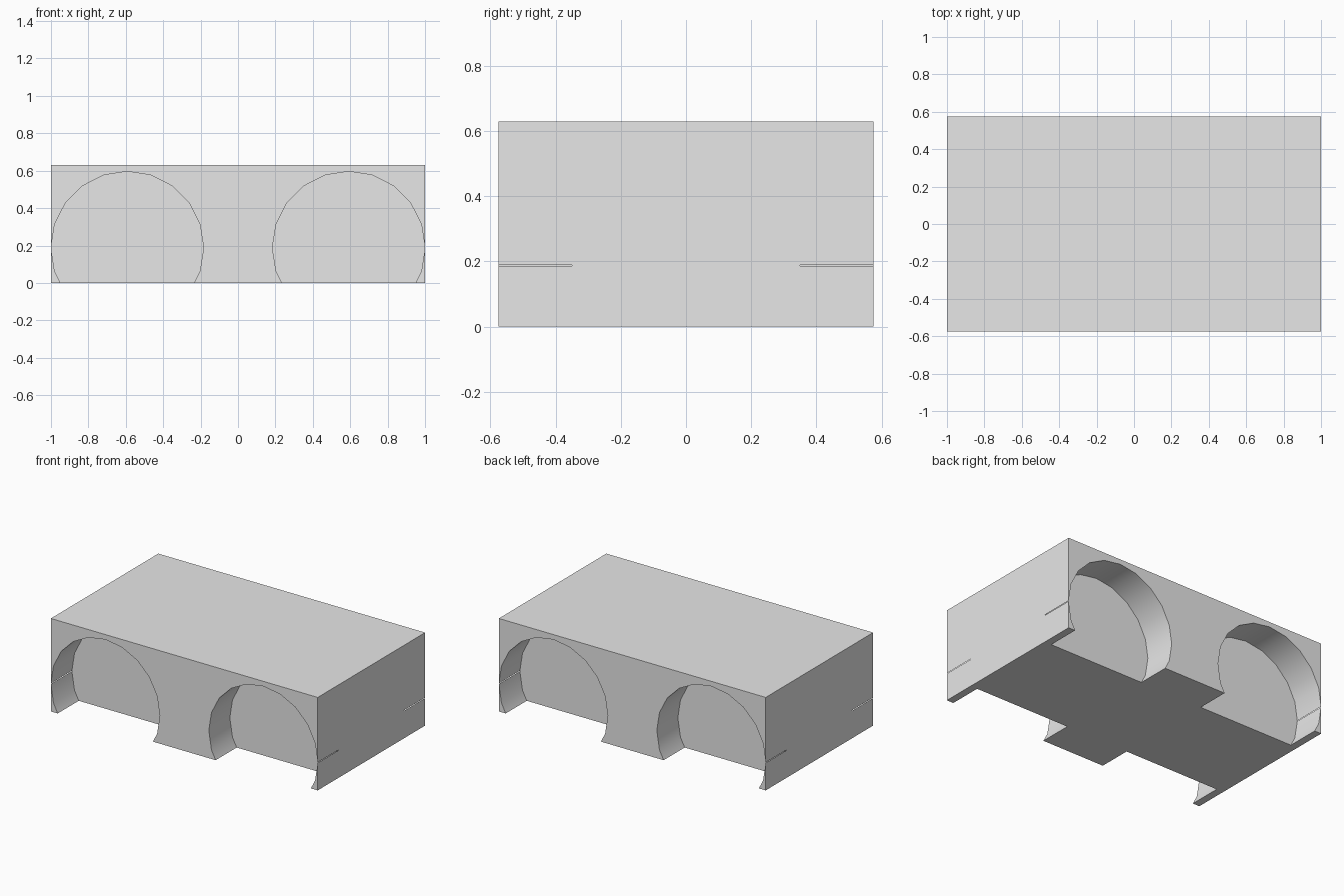
import bpy
import math

cube = bpy.data.objects.get("Cube")
if cube:
    bpy.data.objects.remove(cube, do_unlink=True)

LENGTH, WIDTH, HEIGHT = 2.0, 1.15, 0.63
WELL_X, WELL_Z, WELL_R = 0.592, 0.188, 0.4083
WELL_INNER, WELL_OUTER = 0.35, 0.7

# Single grey material
grey = bpy.data.materials.new("plain_grey")
grey.use_nodes = True
colour = (0.8, 0.8, 0.8, 1)
grey.diffuse_color = colour
grey.node_tree.nodes["Principled BSDF"].inputs["Base Color"].default_value = colour

# Chassis block
bpy.ops.mesh.primitive_cube_add(size=1, location=(0, 0, HEIGHT / 2))
body = bpy.context.object
body.name = "chassis_block"
body.scale = (LENGTH, WIDTH, HEIGHT)
bpy.ops.object.transform_apply(location=True, rotation=False, scale=True)
body.data.materials.append(grey)


def well_cutter(side_x, side_y):
    """Twenty-sided drum, with a corner at the top, that cuts one wheel arch."""
    bpy.ops.mesh.primitive_cylinder_add(
        vertices=20, radius=WELL_R, depth=WELL_OUTER - WELL_INNER,
        location=(side_x * WELL_X, side_y * (WELL_INNER + WELL_OUTER) / 2, WELL_Z),
        rotation=(math.pi / 2, 0, 0))
    cutter = bpy.context.object
    cutter.name = "wheel_well_cutter"
    cutter.hide_render = True
    cutter.data.materials.append(grey)
    return cutter


# Four wheel wells, cut in from the front and back
for side_x in (-1, 1):
    for side_y in (-1, 1):
        cutter = well_cutter(side_x, side_y)
        cut = body.modifiers.new("wheel_well", "BOOLEAN")
        cut.operation = "DIFFERENCE"
        cut.solver = "EXACT"
        cut.object = cutter
        bpy.context.view_layer.objects.active = body
        bpy.ops.object.modifier_apply(modifier=cut.name)
        bpy.data.objects.remove(cutter, do_unlink=True)

# Smooth arches with crisp corners
bpy.ops.object.select_all(action="DESELECT")
body.select_set(True)
bpy.context.view_layer.objects.active = body
bpy.ops.object.shade_smooth_by_angle(angle=math.radians(30))
